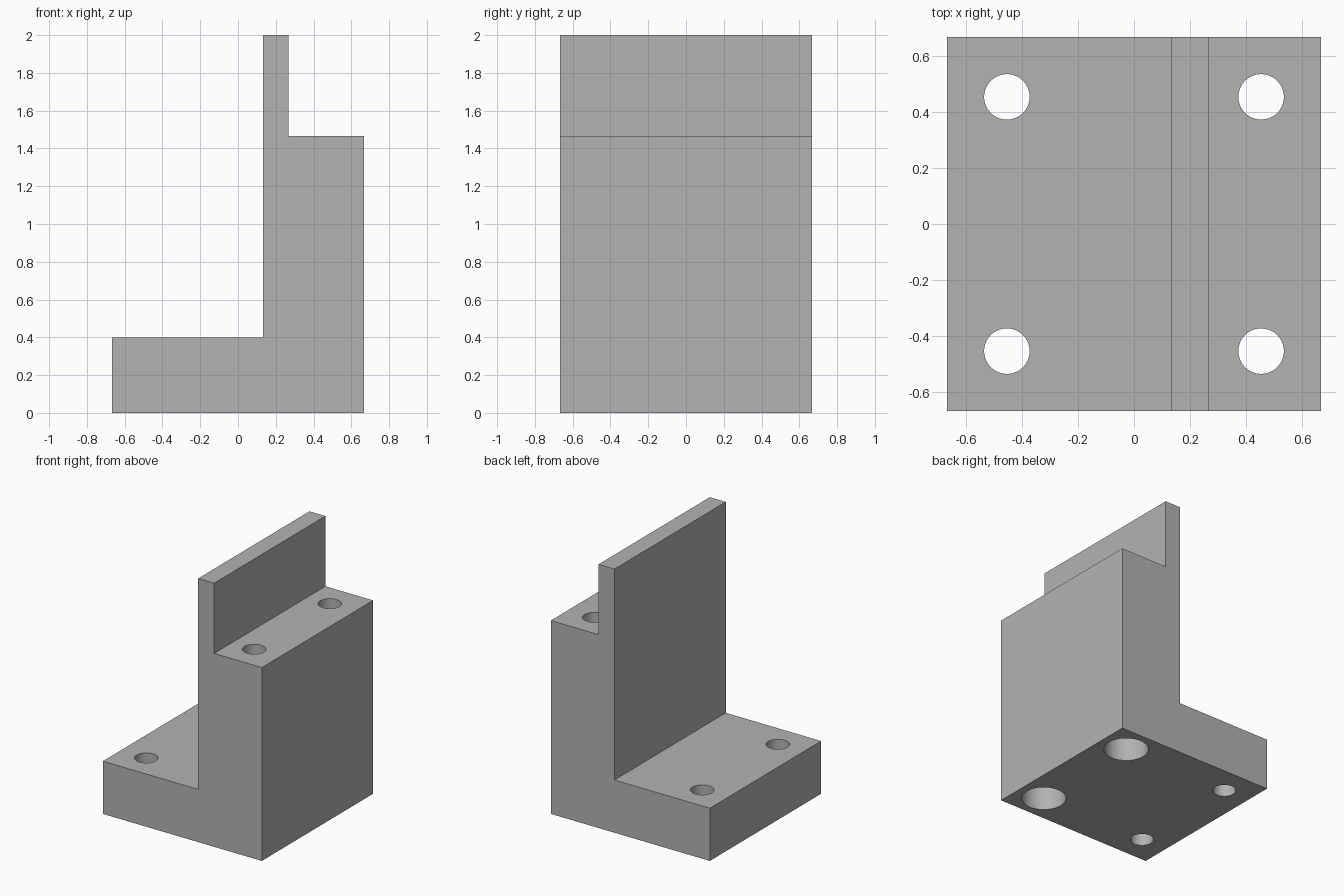
import bpy
import bmesh
import math

cube = bpy.data.objects.get("Cube")
if cube:
    bpy.data.objects.remove(cube, do_unlink=True)

HALF = 0.667      # half width and half depth
HOLE = 0.453      # hole offset from the centre
STEP = 1.467      # height of the rear ledge
BASE = 0.4        # thickness of the foot

grey = bpy.data.materials.new("plain grey")
grey.use_nodes = True
colour = (0.45, 0.45, 0.45, 1)
grey.diffuse_color = colour
grey.node_tree.nodes["Principled BSDF"].inputs["Base Color"].default_value = colour

# Stepped bracket profile, extruded front to back
profile = [(-HALF, 0), (HALF, 0), (HALF, STEP), (0.267, STEP),
           (0.267, 2), (0.133, 2), (0.133, BASE), (-HALF, BASE)]
bm = bmesh.new()
face = bm.faces.new([bm.verts.new((x, -HALF, z)) for x, z in profile])
extruded = bmesh.ops.extrude_face_region(bm, geom=[face])["geom"]
bmesh.ops.translate(bm, vec=(0, 2 * HALF, 0),
                    verts=[v for v in extruded if isinstance(v, bmesh.types.BMVert)])
bmesh.ops.recalc_face_normals(bm, faces=bm.faces)
mesh = bpy.data.meshes.new("bracket")
bm.to_mesh(mesh)
bm.free()
mesh.materials.append(grey)
bracket = bpy.data.objects.new("bracket", mesh)
bpy.context.collection.objects.link(bracket)


def drill(x, y, radius, bottom, top):
    """Cut a vertical round hole through the bracket."""
    bpy.ops.mesh.primitive_cylinder_add(vertices=64, radius=radius, depth=top - bottom,
                                        location=(x, y, (top + bottom) / 2))
    cutter = bpy.context.object
    cutter.name = "hole_cutter"
    cutter.hide_render = True
    cutter.data.materials.append(grey)
    cut = bracket.modifiers.new("hole", 'BOOLEAN')
    cut.operation = 'DIFFERENCE'
    cut.solver = 'EXACT'
    cut.object = cutter
    bpy.ops.object.select_all(action='DESELECT')
    bracket.select_set(True)
    bpy.context.view_layer.objects.active = bracket
    bpy.ops.object.modifier_apply(modifier=cut.name)
    bpy.data.objects.remove(cutter, do_unlink=True)


# Four bolt holes, with wide counterbores under the tall side
for y in (-HOLE, HOLE):
    for x in (-HOLE, HOLE):
        drill(x, y, 0.081, -0.1, 2.1)
    drill(HOLE, y, 0.157, -0.1, STEP - BASE)

bpy.ops.object.shade_smooth_by_angle(angle=math.radians(30))
